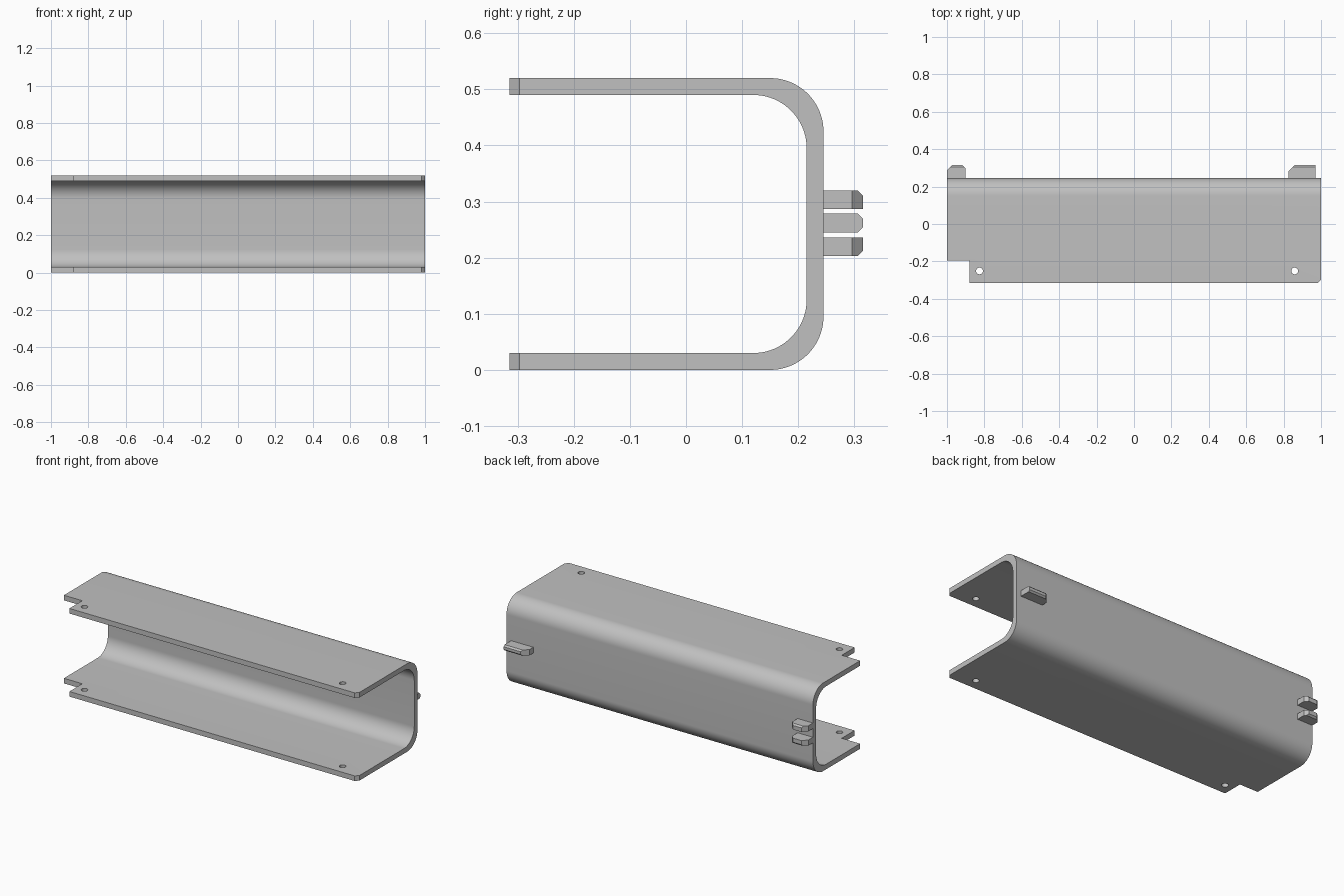
import bpy, bmesh
from math import sin, cos, pi, radians

default = bpy.data.objects.get("Cube")
if default:
    bpy.data.objects.remove(default, do_unlink=True)

steel = bpy.data.materials.new("plain grey steel")
steel.use_nodes = True
GREY = (0.53, 0.53, 0.53, 1)
steel.diffuse_color = GREY
steel.node_tree.nodes["Principled BSDF"].inputs["Base Color"].default_value = GREY

DEPTH, BACK, TIP = -0.315, 0.245, 0.315   # front lip, rear wall, tab ends
HEIGHT, WALL, RADIUS = 0.52, 0.03, 0.095


def arc(cx, cy, r, start, end, steps=20):
    angles = [radians(start + (end - start) * i / steps) for i in range(steps + 1)]
    return [(cx + r * cos(a), cy + r * sin(a)) for a in angles]


def add_prism(bm, outline, low, high, axis):
    """Extrude a 2D outline along x (outline in y, z) or z (outline in x, y)."""
    place = (lambda p, d: (d, *p)) if axis == "x" else (lambda p, d: (*p, d))
    a = [bm.verts.new(place(p, low)) for p in outline]
    b = [bm.verts.new(place(p, high)) for p in outline]
    bm.faces.new(a[::-1])
    bm.faces.new(b)
    for i in range(len(a)):
        j = (i + 1) % len(a)
        bm.faces.new((a[i], a[j], b[j], b[i]))


def finish(bm, name):
    bmesh.ops.recalc_face_normals(bm, faces=bm.faces)
    mesh = bpy.data.meshes.new(name)
    bm.to_mesh(mesh)
    bm.free()
    mesh.materials.append(steel)
    obj = bpy.data.objects.new(name, mesh)
    bpy.context.collection.objects.link(obj)
    return obj


def activate(obj):
    bpy.ops.object.select_all(action="DESELECT")
    obj.select_set(True)
    bpy.context.view_layer.objects.active = obj


# Bent sheet channel, open at the front
in_y = BACK - WALL - RADIUS
out_y = BACK - RADIUS
profile = [(DEPTH, 0)]
profile += arc(out_y, RADIUS, RADIUS, -90, 0)
profile += arc(out_y, HEIGHT - RADIUS, RADIUS, 0, 90)
profile += [(DEPTH, HEIGHT), (DEPTH, HEIGHT - WALL)]
profile += arc(in_y, HEIGHT - WALL - RADIUS, RADIUS, 90, 0)
profile += arc(in_y, WALL + RADIUS, RADIUS, 0, -90)
profile += [(DEPTH, WALL)]
bm = bmesh.new()
add_prism(bm, profile, -1, 1, "x")
channel = finish(bm, "channel")

# Cutter: corner notch, clipped corner and two holes through both flanges
bm = bmesh.new()
add_prism(bm, [(-1.1, -0.4), (-0.88, -0.4), (-0.88, -0.195), (-1.1, -0.195)],
          -0.1, 0.6, "z")
add_prism(bm, [(0.96, DEPTH - 0.022), (1.022, DEPTH - 0.022), (1.022, DEPTH + 0.04)],
          -0.1, 0.6, "z")
for x in (-0.826, 0.859):
    add_prism(bm, arc(x, -0.251, 0.018, 0, 360, 32)[:-1], -0.1, 0.6, "z")
cutter = finish(bm, "flange_cutter")
cutter.hide_render = True

cut = channel.modifiers.new("flange cuts", "BOOLEAN")
cut.operation, cut.solver, cut.object = "DIFFERENCE", "EXACT", cutter
activate(channel)
bpy.ops.object.modifier_apply(modifier=cut.name)
bpy.data.objects.remove(cutter, do_unlink=True)
bpy.ops.object.shade_smooth_by_angle(angle=radians(25))


# Locating tabs on the rear wall, with bevelled tips
def tab(name, x0, x1, cut0, cut1, z0, z1, bevel_low, bevel_high):
    outline = [(x0, BACK), (x1, BACK), (x1, TIP - cut1)]
    if cut1:
        outline.append((x1 - cut1, TIP))
    outline += [(x0 + cut0, TIP), (x0, TIP - cut0)]
    bm = bmesh.new()
    add_prism(bm, outline, z0, z1, "z")
    bmesh.ops.recalc_face_normals(bm, faces=bm.faces)
    chosen = []
    for edge in bm.edges:
        a, b = (v.co for v in edge.verts)
        at_tip = min(a.y, b.y) > TIP - 0.001 and abs(a.z - b.z) < 0.001
        upper = a.z > (z0 + z1) / 2
        if at_tip and (bevel_high if upper else bevel_low):
            chosen.append(edge)
    bmesh.ops.bevel(bm, geom=chosen, offset=0.009, segments=1, affect="EDGES")
    return finish(bm, name)


tab("single_tab", 0.825, 0.97, 0.035, 0, 0.245, 0.279, True, True)
tab("upper_pair_tab", -1, -0.9, 0.027, 0.019, 0.287, 0.32, False, True)
tab("lower_pair_tab", -1, -0.9, 0.027, 0.019, 0.203, 0.236, True, False)
